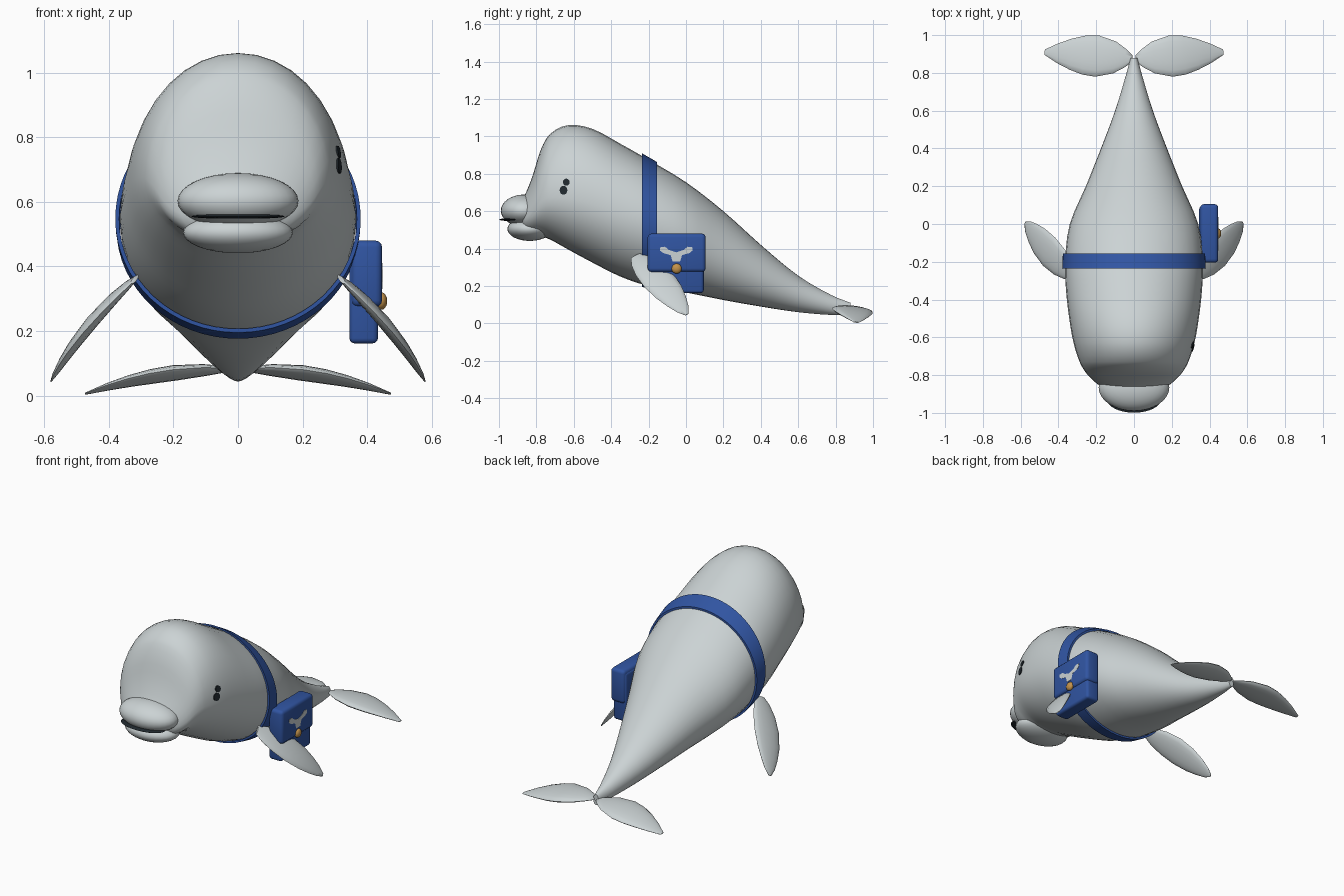
import bpy, bmesh, math
from mathutils import Vector

cube = bpy.data.objects.get("Cube")
if cube:
    bpy.data.objects.remove(cube, do_unlink=True)


def material(name, r, g, b):
    m = bpy.data.materials.new(name)
    m.use_nodes = True
    m.diffuse_color = (r, g, b, 1)
    m.node_tree.nodes["Principled BSDF"].inputs["Base Color"].default_value = (r, g, b, 1)
    return m


GREY = material("pale grey skin", .6, .65, .66)
BLUE = material("blue canvas", .03, .09, .36)
GOLD = material("gold clasp", .55, .29, .07)
DARK = material("dark slate", .015, .022, .028)


def finish(name, bm, mat, angle=50):
    bmesh.ops.recalc_face_normals(bm, faces=bm.faces)
    mesh = bpy.data.meshes.new(name)
    bm.to_mesh(mesh)
    bm.free()
    mesh.materials.append(mat)
    obj = bpy.data.objects.new(name, mesh)
    bpy.context.collection.objects.link(obj)
    bpy.ops.object.select_all(action='DESELECT')
    obj.select_set(True)
    bpy.context.view_layer.objects.active = obj
    bpy.ops.object.shade_smooth_by_angle(angle=math.radians(angle))
    return obj


def loft(name, rings, mat, closed=False, angle=50):
    """Skin a list of rings, capped at the ends or joined into a loop."""
    bm = bmesh.new()
    loops = [[bm.verts.new(p) for p in ring] for ring in rings]
    n = len(loops[0])
    pairs = list(zip(loops, loops[1:]))
    if closed:
        pairs.append((loops[-1], loops[0]))
    else:
        bm.faces.new(loops[0])
        bm.faces.new(loops[-1])
    for a, b in pairs:
        for i in range(n):
            j = (i + 1) % n
            bm.faces.new((a[i], a[j], b[j], b[i]))
    return finish(name, bm, mat, angle)


# Body stations: y, top z, bottom z, half width
STATIONS = [
    (-.89, .64, .53, .11), (-.86, .69, .48, .175), (-.82, .79, .47, .225),
    (-.78, .92, .465, .26), (-.73, 1.01, .45, .288), (-.63, 1.06, .395, .32),
    (-.5, 1.04, .325, .343), (-.35, .96, .25, .36), (-.2, .875, .2, .365),
    (0, .755, .165, .34), (.2, .6, .125, .255), (.4, .42, .09, .175),
    (.6, .255, .06, .1), (.78, .15, .045, .045), (.88, .11, .045, .018)]


def slope(i, k):
    a, b = STATIONS[max(i - 1, 0)], STATIONS[min(i + 1, len(STATIONS) - 1)]
    return (b[k] - a[k]) / (b[0] - a[0])


def section(y):
    """Smoothly interpolated top, bottom, half width and widest height."""
    i = max(k for k in range(len(STATIONS) - 1) if k == 0 or STATIONS[k][0] <= y)
    a, b = STATIONS[i], STATIONS[i + 1]
    h = b[0] - a[0]
    t = (y - a[0]) / h
    top, bottom, wide = [
        a[k] + (b[k] - a[k]) * t * t * (3 - 2 * t)
        + h * t * (1 - t) * ((1 - t) * slope(i, k) - t * slope(i + 1, k))
        for k in (1, 2, 3)]
    f = .4 + .1 * min(1, max(0, (y + .7) / .5))
    return top, bottom, wide, bottom + f * (top - bottom)


def body_ring(y, grow=0, n=36):
    top, bottom, wide, mid = section(y)
    ring = []
    for i in range(n):
        a = math.tau * i / n
        s = math.sin(a)
        half = (top - mid if s > 0 else mid - bottom) + grow
        ring.append(((wide + grow) * math.cos(a), y, mid + half * s))
    return ring


def skin_x(y, z):
    top, bottom, wide, mid = section(y)
    half = top - mid if z > mid else mid - bottom
    return wide * math.sqrt(max(0, 1 - ((z - mid) / half) ** 2))


# Body
ys = [a[0] + (b[0] - a[0]) * k / 3 for a, b in zip(STATIONS, STATIONS[1:]) for k in range(3)]
loft("body", [body_ring(y) for y in ys + [STATIONS[-1][0]]], GREY)


def ellipsoid(name, centre, radii, mat, segments=32, rings=16):
    bm = bmesh.new()
    bmesh.ops.create_uvsphere(bm, u_segments=segments, v_segments=rings, radius=1)
    bmesh.ops.scale(bm, vec=radii, verts=bm.verts)
    bmesh.ops.translate(bm, vec=centre, verts=bm.verts)
    return finish(name, bm, mat)


# Lips and mouth
ellipsoid("upper_lip", (0, -.865, .603), (.187, .125, .086), GREY)
ellipsoid("lower_lip", (0, -.835, .505), (.17, .12, .064), GREY)
ellipsoid("mouth", (0, -.925, .555), (.145, .074, .008), DARK)


# Flippers and tail flukes
def blade(name, root, tip, chord, widths, thick, bow, side):
    root, tip, chord, bow = map(Vector, (root, tip, chord, bow))
    axis = (tip - root).normalized()
    chord = (chord - axis * chord.dot(axis)).normalized()
    up = axis.cross(chord)
    rings = []
    for t, w in widths:
        c = root.lerp(tip, t) + bow * 4 * t * (1 - t)
        h = thick * w / max(v for _, v in widths)
        ring = []
        for i in range(16):
            a = math.tau * i / 16
            p = c + chord * w * math.cos(a) + up * h * math.sin(a)
            ring.append((p.x * side, p.y, p.z))
        rings.append(ring)
    loft(name, rings, GREY, angle=70)


FLIPPER = [(0, .03), (.1, .058), (.25, .08), (.45, .09), (.65, .08), (.8, .06), (.92, .037), (1, .01)]
FLUKE = [(0, .02), (.08, .05), (.2, .085), (.4, .11), (.55, .104), (.7, .083), (.85, .053), (1, .014)]
for word, side in (("left", 1), ("right", -1)):
    blade(word + "_flipper", (.32, -.27, .36), (.577, .005, .047), (0, 1, 0),
          FLIPPER, .02, (.014, 0, .012), side)
    blade(word + "_fluke", (.01, .875, .082), (.473, .91, .006), (0, 1, -.1),
          FLUKE, .022, (0, 0, .02), side)

# Strap hugging the body
loft("strap", [body_ring(y, g, 64) for y, g in
               ((-.235, .002), (-.235, .014), (-.195, .014), (-.155, .014), (-.155, .002))],
     BLUE, closed=True, angle=35)


# Satchel
def rounded_box(name, lo, hi, bevel, taper):
    bm = bmesh.new()
    bmesh.ops.create_cube(bm, size=1)
    lo, hi = Vector(lo), Vector(hi)
    for v in bm.verts:
        v.co = Vector([l + (h - l) * (c + .5) for l, h, c in zip(lo, hi, v.co)])
        if v.co.z < (lo.z + hi.z) / 2 and v.co.x > lo.x + .01:
            v.co.x -= taper
    bmesh.ops.bevel(bm, geom=bm.edges[:], offset=bevel, segments=3, profile=.5, affect='EDGES')
    return finish(name, bm, BLUE, 40)


rounded_box("bag", (.345, -.195, .162), (.438, .095, .465), .016, .005)
rounded_box("bag_flap", (.35, -.205, .275), (.446, .105, .48), .02, 0)
ellipsoid("bag_clasp", (.444, -.05, .293), (.018, .027, .027), GOLD, 20, 10)


def plate(name, outline, x_at, thick, mat):
    """Thin plate facing +x that follows the surface x_at(y, z)."""
    bm = bmesh.new()
    back, front = [[bm.verts.new((x_at(y, z) + d, y, z)) for y, z in outline]
                   for d in (-thick, thick)]
    bm.faces.new(front)
    bm.faces.new(back)
    for i in range(len(front)):
        j = (i + 1) % len(front)
        bm.faces.new((back[i], back[j], front[j], front[i]))
    bmesh.ops.triangulate(bm, faces=bm.faces[:])
    finish(name, bm, mat, 30)


# Forked patch on the flap
HALF = [(0, .38), (.04, .393), (.06, .41), (.085, .408), (.088, .39), (.07, .376),
        (.03, .365), (.018, .352), (.02, .33)]
outline = [(-.052 + y, z) for y, z in HALF] + [(-.052 - y, z) for y, z in HALF[:0:-1]]
plate("bag_patch", outline, lambda y, z: .446, .002, GREY)

# Eye made of two dark spots on the left side
for name, y, z, ry, rz in (("eye_upper", -.64, .755, .018, .019), ("eye_lower", -.655, .712, .021, .024)):
    ring = [(y + ry * math.cos(math.tau * i / 14), z + rz * math.sin(math.tau * i / 14)) for i in range(14)]
    plate(name, ring, skin_x, .004, DARK)
